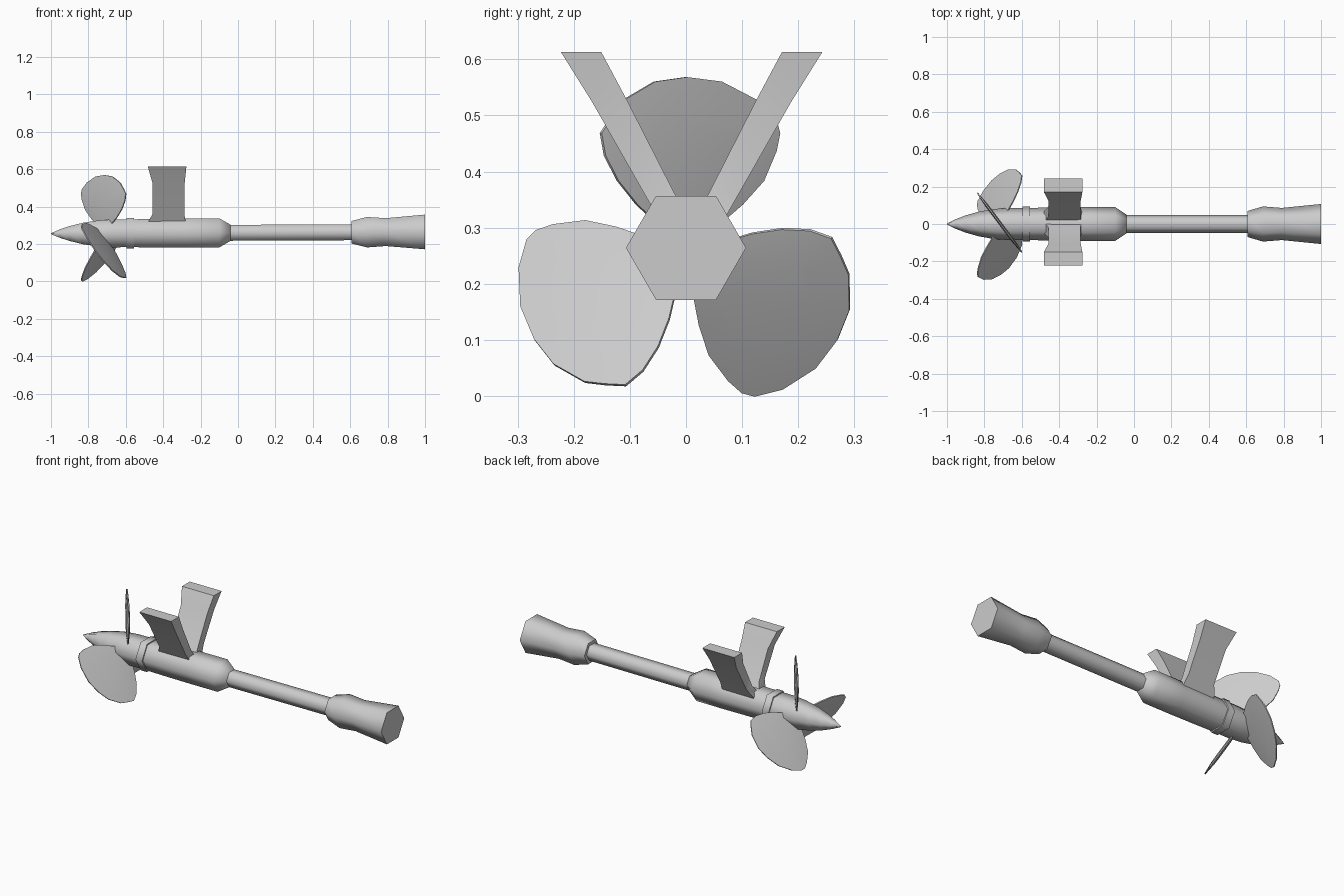
import bpy, bmesh
from math import radians, sin, cos, pi

if "Cube" in bpy.data.objects:
    bpy.data.objects.remove(bpy.data.objects["Cube"])


def axis_z(x):
    # the shaft line rises very slightly towards +x
    return 0.2595 + 0.0045 * x


def make_object(name, bm, angle):
    bmesh.ops.recalc_face_normals(bm, faces=bm.faces)
    mesh = bpy.data.meshes.new(name)
    bm.to_mesh(mesh)
    bm.free()
    obj = bpy.data.objects.new(name, mesh)
    bpy.context.collection.objects.link(obj)
    bpy.ops.object.select_all(action='DESELECT')
    obj.select_set(True)
    bpy.context.view_layer.objects.active = obj
    bpy.ops.object.shade_smooth_by_angle(angle=radians(angle))
    return obj


def loft(name, rings, angle):
    """Skin a list of equal-length point rings and cap both ends."""
    bm = bmesh.new()
    loops = [[bm.verts.new(p) for p in ring] for ring in rings]
    n = len(loops[0])
    for a, b in zip(loops, loops[1:]):
        for i in range(n):
            j = (i + 1) % n
            bm.faces.new((a[i], a[j], b[j], b[i]))
    bm.faces.new(loops[0])
    bm.faces.new(loops[-1])
    return make_object(name, bm, angle)


def turned(name, profile):
    """Six-sided turned part along x from (x, radius) pairs."""
    rings = [[(x, r * cos(k * pi / 3), axis_z(x) + r * sin(k * pi / 3))
              for k in range(6)] for x, r in profile]
    return loft(name, rings, 62)


# Shaft line parts
turned("nose_cone", [(-1, 0.003), (-0.95, 0.027), (-0.9, 0.046), (-0.83, 0.066),
                     (-0.75, 0.08), (-0.67, 0.086), (-0.59, 0.086)])
turned("collar", [(-0.597, 0.094), (-0.555, 0.094)])
turned("bearing_housing", [(-0.556, 0.086), (-0.46, 0.088), (-0.27, 0.09),
                           (-0.1, 0.09), (-0.04, 0.05)])
turned("shaft", [(-0.05, 0.049), (0.63, 0.049)])
turned("stern_tube", [(0.608, 0.07), (0.69, 0.094), (0.79, 0.086), (1.0, 0.107)])

# V struts: (z, outer y, inner y, x min, x max)
sections = [(0.30, 0.05, -0.008, -0.482, -0.278), (0.318, 0.06, 0.0, -0.48, -0.28),
            (0.36, 0.084, 0.03, -0.457, -0.287), (0.525, 0.178, 0.114, -0.457, -0.285),
            (0.613, 0.233, 0.161, -0.482, -0.276)]
for side, name in ((1, "strut_left"), (-1, "strut_right")):
    loft(name, [[(x0, 0.01 + side * yo, z), (x1, 0.01 + side * yo, z),
                 (x1, 0.01 + side * yi, z), (x0, 0.01 + side * yi, z)]
                for z, yo, yi, x0, x1 in sections], 30)

# Propeller blades: outline as (chord, radius)
outline = [(0.0, 0.312), (0.078, 0.304), (0.155, 0.272), (0.2, 0.235), (0.208, 0.212),
           (0.2, 0.18), (0.172, 0.127), (0.125, 0.085), (0.06, 0.04),
           (-0.05, 0.04), (-0.11, 0.085), (-0.152, 0.127), (-0.181, 0.172),
           (-0.19, 0.212), (-0.165, 0.243), (-0.138, 0.272), (-0.07, 0.304)]
# layers across the thickness: (outline scale, offset)
layers = [(0.6, -0.009), (1.0, -0.003), (1.0, 0.003), (0.6, 0.009)]
HUB_X, PITCH = -0.713, radians(36.9)
for k in range(3):
    turn = k * 2 * pi / 3
    rings = []
    for scale, t in layers:
        ring = []
        for c, r in outline:
            c, r = c * scale, 0.16 + (r - 0.16) * scale
            x = HUB_X - c * sin(PITCH) + t * cos(PITCH)
            y = c * cos(PITCH) + t * sin(PITCH)
            ring.append((x, y * cos(turn) - r * sin(turn),
                         axis_z(HUB_X) + y * sin(turn) + r * cos(turn)))
        rings.append(ring)
    loft(f"propeller_blade_{k + 1}", rings, 40)
